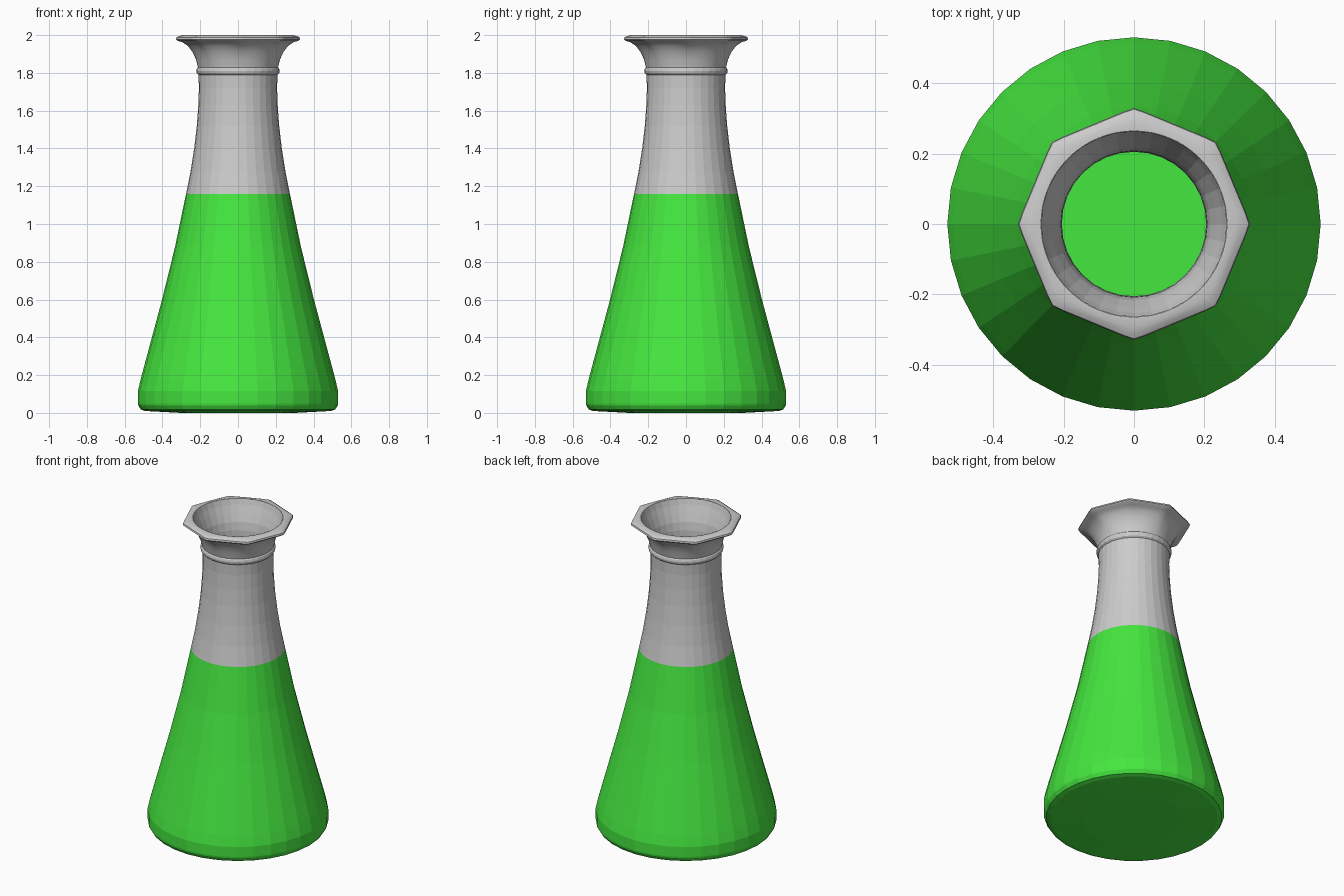
import bpy, bmesh
from math import sin, cos, tau, pi

if "Cube" in bpy.data.objects:
    bpy.data.objects.remove(bpy.data.objects["Cube"])


def oct_radius(a):
    """Radius factor of an octagon with slightly clipped corners."""
    d = (a + pi / 8) % (pi / 4) - pi / 8
    return min(0.93 / cos(pi / 8 - abs(d)), 1.0)


def lathe(name, profile, sides, cap_first=False, cap_last=False, color=None, smooth=False):
    """Turn (radius, height, octagon amount) points around z."""
    bm = bmesh.new()
    rings = []
    for p in profile:
        r, z = p[:2]
        f = p[2] if len(p) > 2 else 0
        ring = []
        for i in range(sides):
            a = tau * i / sides
            rr = r * (1 - f + f * oct_radius(a))
            ring.append(bm.verts.new((rr * cos(a), rr * sin(a), z)))
        rings.append(ring)
    for lo, hi in zip(rings, rings[1:]):
        for i in range(sides):
            j = (i + 1) % sides
            bm.faces.new((lo[i], lo[j], hi[j], hi[i]))
    if cap_first:
        bm.faces.new(rings[0][::-1])
    if cap_last:
        bm.faces.new(rings[-1])
    me = bpy.data.meshes.new(name)
    bm.to_mesh(me)
    bm.free()
    ob = bpy.data.objects.new(name, me)
    bpy.context.collection.objects.link(ob)
    if color:
        mat = bpy.data.materials.new(name + "_colour")
        mat.diffuse_color = color
        mat.use_nodes = True
        mat.node_tree.nodes["Principled BSDF"].inputs["Base Color"].default_value = mat.diffuse_color
        me.materials.append(mat)
    if smooth:
        bpy.ops.object.select_all(action='DESELECT')
        ob.select_set(True)
        bpy.context.view_layer.objects.active = ob
        bpy.ops.object.shade_smooth_by_angle(angle=0.7)
    return ob


# Green filled body with chamfered foot and flat liquid surface
lathe("liquid_body", [(0.3, 0.0), (0.49, 0.01), (0.515, 0.018), (0.528, 0.04),
                      (0.53, 0.05), (0.53, 0.115), (0.515, 0.18), (0.402, 0.6),
                      (0.333, 0.88), (0.275, 1.16)],
      32, cap_first=True, cap_last=True, color=(0.06, 0.8, 0.05, 1))

# Grey neck with the raised ring
neck = [(0.275, 1.16), (0.251, 1.28), (0.232, 1.4), (0.218, 1.52), (0.21, 1.63),
        (0.207, 1.72), (0.209, 1.79)]
ring = [(0.218, 1.798), (0.221, 1.81), (0.218, 1.823), (0.211, 1.83)]
lathe("neck", neck + ring, 32)

# Flared mouth: round at the neck, octagonal at the rim
lathe("flared_lip", [(0.211, 1.825, 0), (0.222, 1.87, 0.1), (0.24, 1.91, 0.3),
                     (0.265, 1.942, 0.6), (0.295, 1.963, 0.9), (0.318, 1.969, 1),
                     (0.329, 1.978, 1), (0.326, 1.988, 1), (0.312, 1.995, 0.9),
                     (0.29, 2.0, 0.5), (0.264, 2.0, 0)], 64, smooth=True)

# Inside wall, from the rim down to the liquid
inner = [(0.264, 2.0), (0.253, 1.965), (0.235, 1.92), (0.217, 1.87), (0.208, 1.82)]
lathe("inner_wall", inner + [(r - 0.002, z) for r, z in neck[::-1]], 32)
